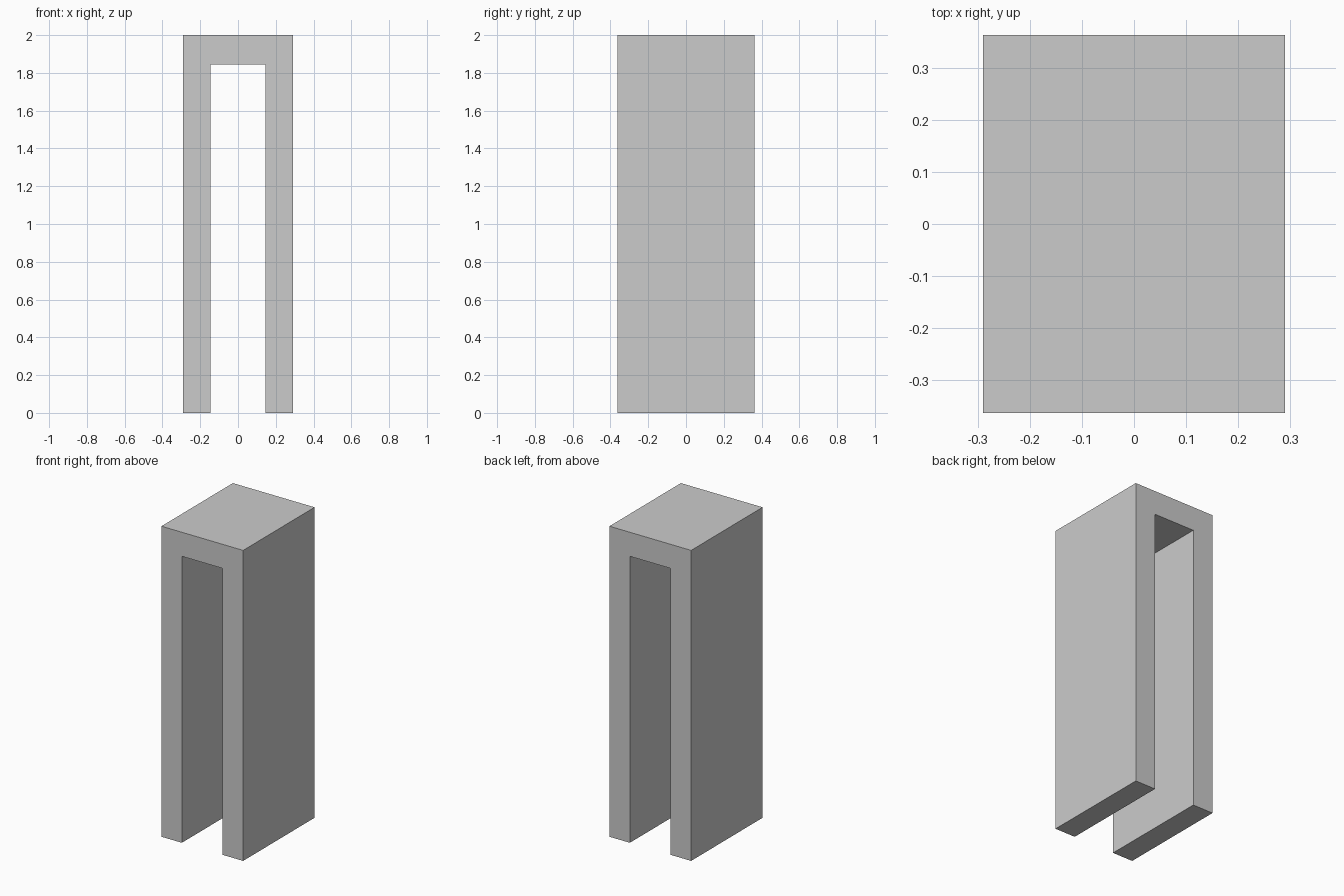
import bpy, bmesh
from mathutils import Vector

if "Cube" in bpy.data.objects:
    bpy.data.objects.remove(bpy.data.objects["Cube"])

HALF_W, HALF_D, HEIGHT = 0.291, 0.3635, 2.0
GAP, GAP_TOP = 0.1455, 1.845

# Arch outline seen from the front (right half, mirrored to the left)
half = [(GAP, GAP_TOP), (GAP, 0), (HALF_W, 0), (HALF_W, HEIGHT)]
outline = half + [(-x, z) for x, z in reversed(half)]

# Extrude the outline from front to back
bm = bmesh.new()
face = bm.faces.new([bm.verts.new((x, -HALF_D, z)) for x, z in outline])
ext = bmesh.ops.extrude_face_region(bm, geom=[face])
moved = [v for v in ext["geom"] if isinstance(v, bmesh.types.BMVert)]
bmesh.ops.translate(bm, verts=moved, vec=Vector((0, 2 * HALF_D, 0)))
bmesh.ops.recalc_face_normals(bm, faces=bm.faces)

mesh = bpy.data.meshes.new("arch")
bm.to_mesh(mesh)
bm.free()
bpy.context.collection.objects.link(bpy.data.objects.new("arch", mesh))
